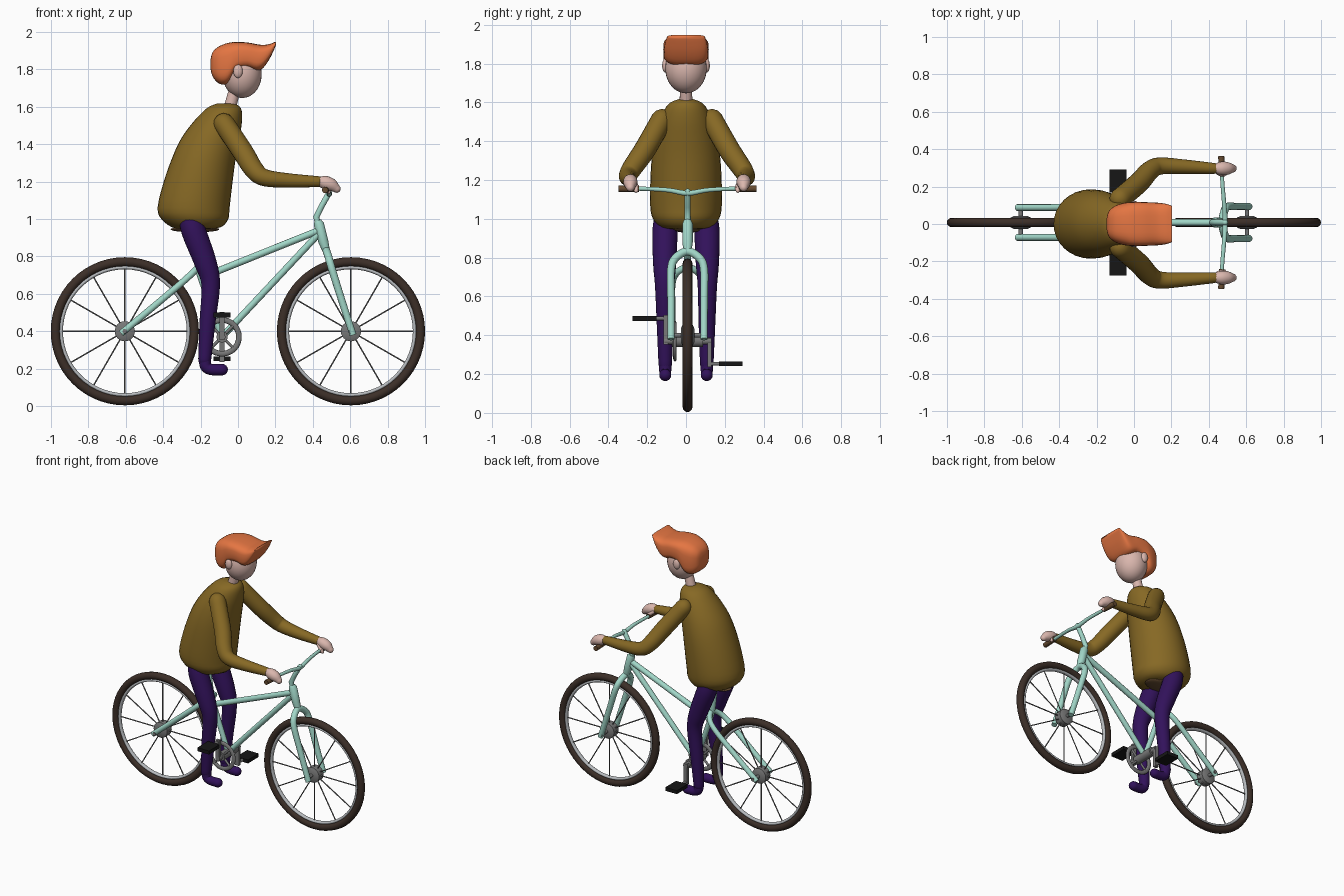
import bpy, bmesh, math
from mathutils import Vector, Matrix

if "Cube" in bpy.data.objects:
    bpy.data.objects.remove(bpy.data.objects["Cube"])


def material(name, r, g, b):
    m = bpy.data.materials.new(name)
    m.use_nodes = True
    m.diffuse_color = (r, g, b, 1)
    m.node_tree.nodes["Principled BSDF"].inputs["Base Color"].default_value = (r, g, b, 1)
    return m


TIRE = material("dark brown rubber", .045, .028, .021)
RIM = material("light grey metal", .48, .5, .52)
METAL = material("grey metal", .19, .19, .19)
FRAME = material("pale teal paint", .36, .68, .58)
GRIP = material("brown leather", .13, .07, .03)
BLACK = material("black plastic", .008, .008, .008)
SWEATER = material("olive sweater", .24, .14, .018)
TROUSERS = material("purple trousers", .032, .006, .105)
SKIN = material("pale skin", .7, .47, .42)
HAIR = material("orange hair", .78, .18, .055)
BIKE_Y = .008
TAU = 2 * math.pi


def finish(name, bm, mat, angle=50):
    bmesh.ops.recalc_face_normals(bm, faces=bm.faces[:])
    mesh = bpy.data.meshes.new(name)
    bm.to_mesh(mesh)
    bm.free()
    mesh.materials.append(mat)
    ob = bpy.data.objects.new(name, mesh)
    bpy.context.collection.objects.link(ob)
    bpy.ops.object.select_all(action='DESELECT')
    ob.select_set(True)
    bpy.context.view_layer.objects.active = ob
    bpy.ops.object.shade_smooth_by_angle(angle=math.radians(angle))
    return ob


def loft(bm, rings, closed=False):
    """Skin a list of equal rings, capped unless closed into a loop."""
    vs = [[bm.verts.new(p) for p in ring] for ring in rings]
    n = len(vs[0])
    pairs = list(zip(vs, vs[1:])) + ([(vs[-1], vs[0])] if closed else [])
    for a, b in pairs:
        for i in range(n):
            bm.faces.new((a[i], a[(i + 1) % n], b[(i + 1) % n], b[i]))
    if not closed:
        bm.faces.new(vs[0])
        bm.faces.new(vs[-1])


def spline(pts, steps):
    """Catmull-Rom through tuples of any length."""
    out = []
    for i in range(len(pts) - 1):
        a, b, c, d = (pts[max(i - 1, 0)], pts[i], pts[i + 1], pts[min(i + 2, len(pts) - 1)])
        for k in range(steps):
            t = k / steps
            out.append(tuple(.5 * (2 * q + (r - p) * t + (2 * p - 5 * q + 4 * r - s) * t * t
                             + (3 * q - p - 3 * r + s) * t ** 3) for p, q, r, s in zip(a, b, c, d)))
    return out + [tuple(pts[-1])]


def add_tube(bm, pts, sides=12, rounded=False):
    """Sweep a circle along (x, y, z, radius) points."""
    P = [(Vector(p[:3]), p[3]) for p in pts]
    if rounded:
        arcs = [math.radians(a) for a in (25, 50, 70, 85)]
        (s, sr), (e, er) = P[0], P[-1]
        ds, de = (s - P[1][0]).normalized(), (e - P[-2][0]).normalized()
        P = ([(s + ds * sr * math.sin(a), sr * math.cos(a)) for a in reversed(arcs)] + P
             + [(e + de * er * math.sin(a), er * math.cos(a)) for a in arcs])
    rings, tan, side = [], None, None
    for i, (p, r) in enumerate(P):
        t = (P[min(i + 1, len(P) - 1)][0] - P[max(i - 1, 0)][0]).normalized()
        side = t.orthogonal().normalized() if tan is None else tan.rotation_difference(t) @ side
        tan, up = t, t.cross(side)
        rings.append([p + r * (side * math.cos(TAU * k / sides) + up * math.sin(TAU * k / sides))
                      for k in range(sides)])
    loft(bm, rings)


def tube(name, pts, mat, steps=1, sides=12, rounded=False):
    bm = bmesh.new()
    add_tube(bm, spline(pts, steps), sides, rounded)
    return finish(name, bm, mat)


def ring(name, center, major, minor, mat, width=None):
    """Torus standing in the xz plane."""
    bm = bmesh.new()
    w = width or minor
    rings = []
    for i in range(56):
        a = TAU * i / 56
        rings.append([(center[0] + (major + minor * math.cos(b)) * math.cos(a),
                       center[1] + w * math.sin(b),
                       center[2] + (major + minor * math.cos(b)) * math.sin(a))
                      for b in (TAU * k / 12 for k in range(12))])
    loft(bm, rings, closed=True)
    return finish(name, bm, mat)


def ball(name, center, size, mat, tilt=0):
    bm = bmesh.new()
    m = (Matrix.Translation(center) @ Matrix.Rotation(tilt, 4, 'Y') @ Matrix.Diagonal((*size, 1)))
    bmesh.ops.create_uvsphere(bm, u_segments=28, v_segments=18, radius=1, matrix=m)
    return finish(name, bm, mat)


def box(name, center, size, mat):
    bm = bmesh.new()
    bmesh.ops.create_cube(bm, size=1, matrix=Matrix.Translation(center) @ Matrix.Diagonal((*size, 1)))
    return finish(name, bm, mat, 30)


def bike(x, y, z, r):
    return (x, BIKE_Y + y, z, r)


def arch(half):
    """Mirror a path that ends on the centre line."""
    return [bike(*p) for p in half] + [bike(p[0], -p[1], *p[2:]) for p in half[-2::-1]]


# Wheels
for label, x in (("rear", -.605), ("front", .604)):
    c = Vector((x, BIKE_Y, .4))
    ring(label + "_tire", c, .371, .025, TIRE)
    ring(label + "_rim", c, .341, .01, RIM, .014)
    bm = bmesh.new()
    for k in range(12):
        d = Vector((math.cos(TAU * k / 12), 0, math.sin(TAU * k / 12)))
        add_tube(bm, [(*(c + d * .04), .004), (*(c + d * .338), .004)], 6)
    finish(label + "_spokes", bm, METAL)
    tube(label + "_hub", [bike(x, s * w, .4, r) for s, w, r in
                          ((-1, .035, .035), (-1, .026, .054), (1, .026, .054), (1, .035, .035))],
         METAL, sides=24)
    tube(label + "_axle", [bike(x, -.1, .4, .012), bike(x, .1, .4, .012)], METAL)

# Frame tubes
tube("top_tube", [bike(.435, 0, .94, .019), bike(-.2, 0, .685, .019)], FRAME)
tube("down_tube", [bike(.435, 0, .925, .018), bike(-.085, 0, .37, .018)], FRAME)
tube("seat_tube", [bike(-.085, 0, .37, .018), bike(-.175, 0, .62, .018),
                   bike(-.215, 0, .75, .018), bike(-.24, 0, .94, .016)], FRAME, 5)
tube("rear_stays", arch([(-.625, .08, .388, .018), (-.45, .08, .533, .018), (-.3, .08, .66, .018),
                         (-.235, .058, .72, .018), (-.21, 0, .75, .018)]), FRAME, 5)
tube("front_fork", arch([(.615, .085, .38, .019), (.55, .085, .58, .02), (.5, .085, .74, .021),
                         (.483, .06, .8, .021), (.472, 0, .832, .021)]), FRAME, 6)
tube("head_tube", [bike(.472, 0, .83, .02), bike(.456, 0, .88, .027), bike(.432, 0, .975, .027),
                   bike(.425, 0, .99, .02)], FRAME, sides=16)
tube("stem", [bike(.43, 0, .97, .017), bike(.418, 0, 1.01, .017), bike(.445, 0, 1.065, .016),
              bike(.487, 0, 1.14, .016)], FRAME, rounded=True)
tube("handlebar", arch([(.466, .35, 1.155, .011), (.472, .22, 1.155, .011), (.482, .1, 1.148, .012),
                        (.488, 0, 1.132, .014)]), FRAME, 5)

# Saddle
ball("saddle", (-.23, BIKE_Y, .945), (.13, .07, .016), GRIP)

# Crank set
bx, bz = -.085, .37
tube("crank_axle", [bike(bx, -.12, bz, .018), bike(bx, .12, bz, .018)], METAL)
tube("bottom_bracket", [bike(bx, -.08, bz, .03), bike(bx, .08, bz, .03)], METAL, sides=20)
ring("chainring", (bx, BIKE_Y - .065, bz), .09, .015, METAL, .009)
for k in range(4):
    a = TAU * (k + .5) / 4
    tube("chainring_arm", [bike(bx, -.065, bz, .008),
                           bike(bx + .085 * math.cos(a), -.065, bz + .085 * math.sin(a), .008)], METAL)

# Parts repeated on both sides
for label, s in (("front_side", -1), ("back_side", 1)):
    pz = bz - s * .117
    tube("grip_" + label, [bike(.472, s * .25, 1.155, .017), bike(.466, s * .355, 1.155, .017)], GRIP)
    box("crank_" + label, (bx, BIKE_Y + s * .113, (bz + pz) / 2), (.028, .022, .15), METAL)
    tube("pedal_pin_" + label, [bike(bx, s * .11, pz, .01), bike(bx, s * .2, pz, .01)], METAL)
    box("pedal_" + label, (bx, BIKE_Y + s * .222, pz), (.092, .122, .025), BLACK)
    # Leg with foot
    tube("leg_" + label, [(-.255, s * .1, 1.01, .062), (-.235, s * .108, .93, .066),
                          (-.175, s * .11, .77, .06), (-.146, s * .11, .65, .05),
                          (-.163, s * .108, .45, .043), (-.178, s * .107, .25, .035)],
         TROUSERS, 6, 20, True)
    tube("foot_" + label, [(-.176, s * .107, .26, .033), (-.173, s * .107, .215, .031),
                           (-.145, s * .107, .196, .03), (-.085, s * .107, .195, .031)],
         TROUSERS, 6, 16, True)
    # Arm with hand
    y = .005
    tube("arm_" + label, [(-.075, y + s * .13, 1.51, .056), (.025, y + s * .215, 1.36, .056),
                          (.085, y + s * .28, 1.265, .052), (.14, y + s * .305, 1.222, .046),
                          (.26, y + s * .302, 1.207, .039), (.43, y + s * .292, 1.2, .029)],
         SWEATER, 6, 20, True)
    tube("hand_" + label, [(.43, y + s * .292, 1.202, .024), (.465, y + s * .292, 1.195, .036),
                           (.5, y + s * .292, 1.182, .034), (.527, y + s * .292, 1.162, .022)],
         SKIN, 5, 18, True)
    tube("thumb_" + label, [(.45, y + s * .27, 1.185, .014), (.475, y + s * .26, 1.16, .013),
                            (.485, y + s * .262, 1.145, .011)], SKIN, 4, 10, True)
    ball("ear_" + label, (0, s * .106, 1.79), (.025, .017, .036), SKIN)

# Torso: height, back x, front x, half width
bm = bmesh.new()
torso = [(.945, -.3, -.17, .07), (.957, -.355, -.09, .13), (1, -.41, -.052, .17),
         (1.06, -.43, -.045, .184), (1.19, -.4, -.03, .184), (1.32, -.355, -.013, .176),
         (1.42, -.31, .005, .16), (1.5, -.255, .019, .138), (1.565, -.197, .022, .11),
         (1.6, -.155, .01, .08), (1.618, -.11, -.02, .035)]
loft(bm, [[((b + f) / 2 + (f - b) / 2 * math.cos(TAU * k / 32), w * math.sin(TAU * k / 32), z)
           for k in range(32)] for z, b, f, w in spline(torso, 3)])
finish("sweater_body", bm, SWEATER, 70)

# Head and neck
tube("neck", [(-.05, 0, 1.57, .034), (-.01, 0, 1.72, .03)], SKIN, sides=18)
ball("head", (.022, 0, 1.775), (.105, .107, .128), SKIN)

# Hair: x, bottom, top, half width, swept forward to a quiff
bm = bmesh.new()
hair = [(-.147, 1.805, 1.85, .025), (-.137, 1.765, 1.89, .065), (-.11, 1.73, 1.918, .092),
        (-.075, 1.718, 1.935, .107), (-.045, 1.735, 1.943, .114), (-.01, 1.79, 1.947, .117),
        (.05, 1.805, 1.944, .117), (.1, 1.792, 1.935, .115), (.135, 1.808, 1.931, .113),
        (.17, 1.858, 1.936, .108), (.195, 1.91, 1.946, .1), (.203, 1.93, 1.948, .095)]


def squarish(v):
    return math.copysign(abs(v) ** .6, v)


loft(bm, [[(x, w * squarish(math.cos(TAU * k / 32)),
            (lo + hi) / 2 + (hi - lo) / 2 * squarish(math.sin(TAU * k / 32)))
           for k in range(32)] for x, lo, hi, w in spline(hair, 3)])
finish("hair", bm, HAIR, 70)
